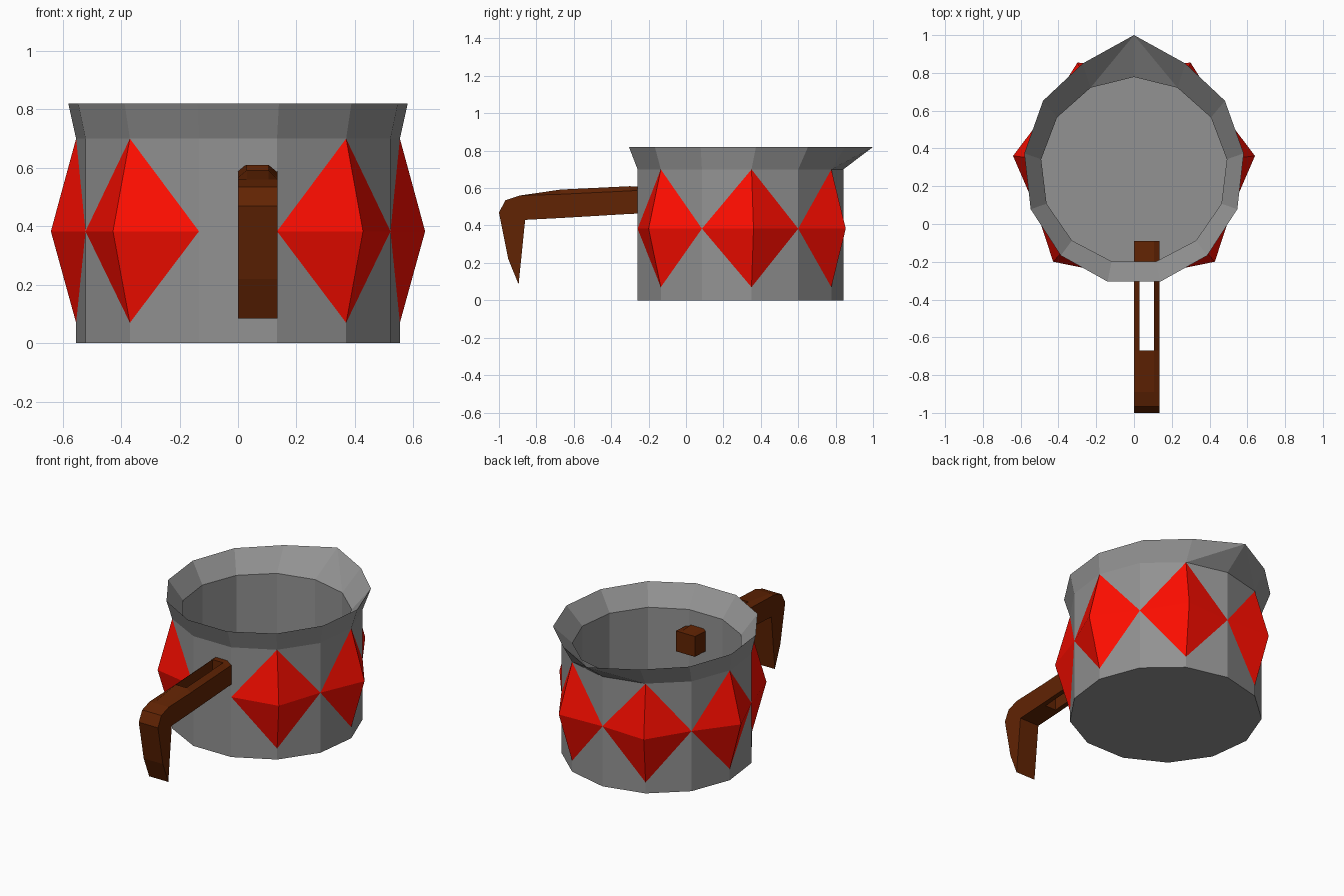
import bpy, bmesh
from math import sin, cos, tau

if "Cube" in bpy.data.objects:
    bpy.data.objects.remove(bpy.data.objects["Cube"])

N = 13                 # sides of the cup
CY = 0.283             # cup centre in y


def material(name, rgb):
    m = bpy.data.materials.new(name)
    m.diffuse_color = (*rgb, 1)
    m.use_nodes = True
    m.node_tree.nodes["Principled BSDF"].inputs["Base Color"].default_value = m.diffuse_color
    return m


def make(name, verts, faces, mat):
    me = bpy.data.meshes.new(name)
    me.from_pydata(verts, [], faces)
    bm = bmesh.new()
    bm.from_mesh(me)
    bmesh.ops.recalc_face_normals(bm, faces=bm.faces)
    bm.to_mesh(me)
    bm.free()
    ob = bpy.data.objects.new(name, me)
    bpy.context.collection.objects.link(ob)
    me.materials.append(mat)
    return ob


def on_ring(k, r, z, ry=None, cy=CY):
    a = tau * k / N
    return (r * sin(a), cy + (ry or r) * cos(a), z)


red = material("red", (1.0, 0.004, 0.0))
brown = material("brown", (0.12, 0.017, 0.001))
iron = material("dark_grey", (0.29, 0.29, 0.29))

# cup: outer wall, flared rim, inner wall and floor
rings = [[on_ring(k, 0.558, 0) for k in range(N)],
         [on_ring(k, 0.558, 0.70) for k in range(N)],
         [on_ring(k, 0.585, 0.82, 0.622, 0.299) for k in range(N)],
         [on_ring(k, 0.495, 0.70) for k in range(N)],
         [on_ring(k, 0.495, 0.06) for k in range(N)]]
rings[2][0] = (0, 1.0, 0.82)   # pouring spout
verts = [v for ring in rings for v in ring]
faces = []
for i in range(len(rings) - 1):
    for k in range(N):
        k2 = (k + 1) % N
        quad = (i * N + k, i * N + k2, (i + 1) * N + k2, (i + 1) * N + k)
        tip = 2 * N
        if tip in quad:        # fan the bent spout faces from the tip
            t = quad.index(tip)
            a, b, c = (quad[(t + n) % 4] for n in (1, 2, 3))
            faces += [(tip, a, b), (tip, b, c)]
        else:
            faces.append(quad)
faces += [tuple(range(N)), tuple(range(4 * N, 5 * N))]
make("cup", verts, faces, iron)

# red pyramids, each folded over one vertical edge of the cup
for k in (1, 3, 5, -1, -3, -5):
    pts = [on_ring(k, 0.645, 0.383), on_ring(k, 0.558, 0.70), on_ring(k + 1, 0.558, 0.383),
           on_ring(k, 0.558, 0.07), on_ring(k - 1, 0.558, 0.383)]
    ob = make("diamond_stud", pts, [(0, 1, 2), (0, 2, 3), (0, 3, 4), (0, 4, 1)], red)
    me = ob.data
    # open shell: make sure it faces away from the cup
    p = me.polygons[0]
    if p.normal.x * pts[0][0] + p.normal.y * (pts[0][1] - CY) < 0:
        me.flip_normals()

# handle: side profile (y, z, chamfer drop) swept across four x positions
profile = [(-0.09, 0.60, 0), (-0.30, 0.61, 0.025), (-0.67, 0.592, 0.025), (-0.89, 0.56, 0),
           (-0.965, 0.535, 0), (-1.0, 0.47, 0), (-0.95, 0.22, 0), (-0.895, 0.085, 0),
           (-0.86, 0.43, 0), (-0.67, 0.44, 0), (-0.30, 0.462, 0), (-0.09, 0.47, 0)]
P = len(profile)
verts = [(x, y, z - drop * side)
         for x, side in ((0, 1), (0.03, 0), (0.105, 0), (0.135, 1)) for y, z, drop in profile]
faces = [tuple(range(P)), tuple(range(3 * P, 4 * P))]
for s in range(3):
    for i in range(P):
        if s == 1 and i in (1, 9):      # leave the slot open
            continue
        j = (i + 1) % P
        faces.append((s * P + i, s * P + j, (s + 1) * P + j, (s + 1) * P + i))
# slot walls
for s in (1, 2):
    faces.append(tuple(s * P + i for i in (1, 2, 9, 10)))
for a, b in ((1, 10), (2, 9)):
    faces.append((P + a, P + b, 2 * P + b, 2 * P + a))
make("handle", verts, faces, brown)
